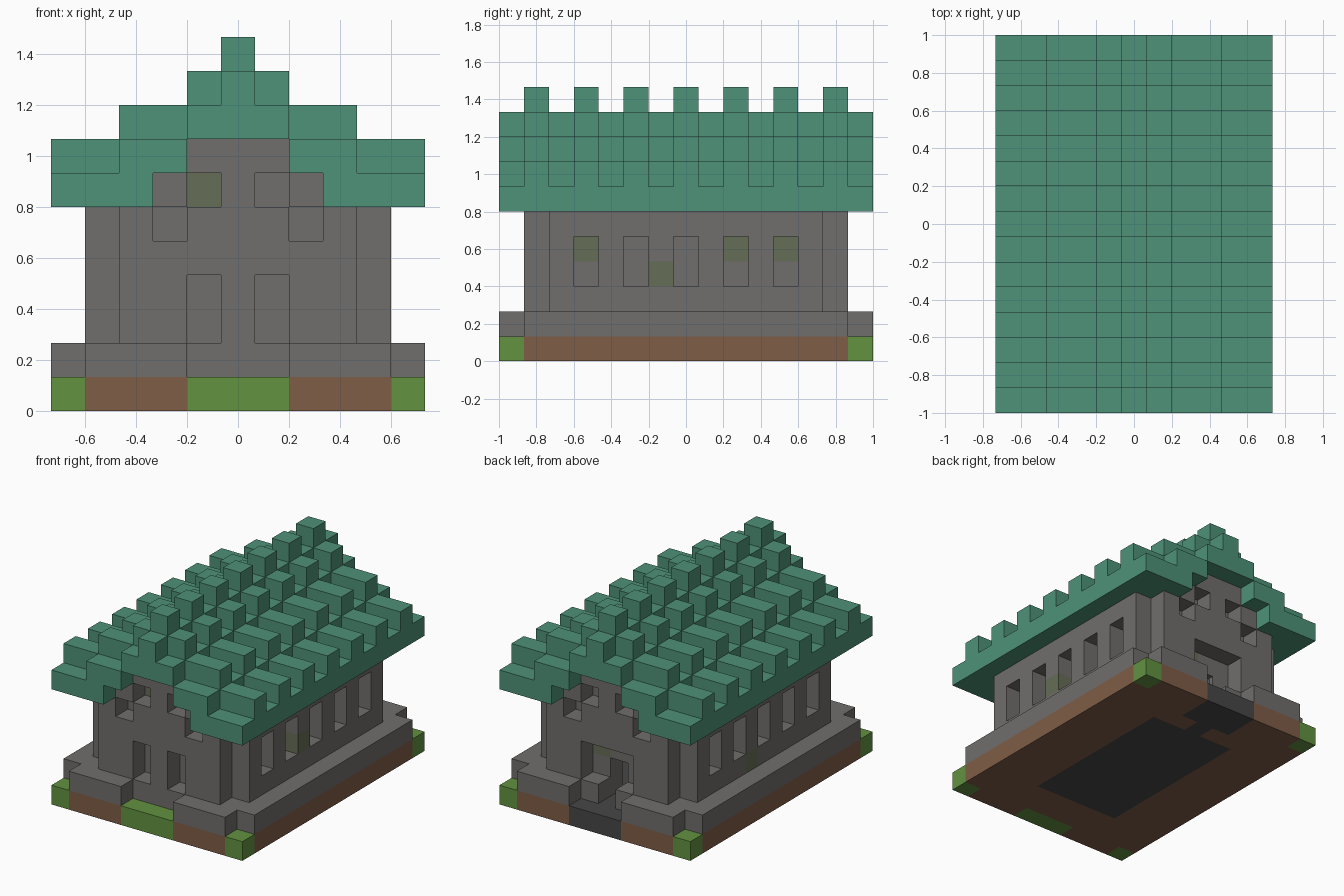
import bpy, bmesh
from mathutils import Vector

U = 2 / 15                      # edge of one block
NX, NY = 11, 15                 # footprint in blocks

cube = bpy.data.objects.get("Cube")
if cube:
    bpy.data.objects.remove(cube)


def material(name, rgb):
    m = bpy.data.materials.new(name)
    m.use_nodes = True
    lin = [(c / 255 / 12.92 if c < 11 else ((c / 255 + 0.055) / 1.055) ** 2.4) for c in rgb]
    m.diffuse_color = (*lin, 1)
    m.node_tree.nodes["Principled BSDF"].inputs["Base Color"].default_value = (*lin, 1)
    return m


stone = material("stone grey", (112, 110, 108))
PARTS = {
    "earth_base": material("earth brown", (126, 93, 71)),
    "grass_patches": material("grass green", (98, 146, 64)),
    "floor": material("dark slate", (71, 71, 71)),
    "plinth": stone,
    "walls": stone,
    "mossy_stones": material("mossy stone", (101, 109, 86)),
    "roof": material("roof teal", (78, 146, 121)),
}
grid = {}


def fill(part, xs, ys, zs):
    """Fill an inclusive block range with a part; None clears it."""
    for x in range(xs[0], xs[1] + 1):
        for y in range(ys[0], ys[1] + 1):
            for z in range(zs[0], zs[1] + 1):
                if part:
                    grid[x, y, z] = part
                else:
                    grid.pop((x, y, z), None)


def one(a):
    return (a, a)


ALL_X, ALL_Y = (0, NX - 1), (0, NY - 1)
ROOM_X, ROOM_Y, MID = (3, 7), (3, 11), (4, 6)

# Ground layer: earth, inner floor, back path, grass
fill("earth_base", ALL_X, ALL_Y, one(0))
fill("floor", ROOM_X, ROOM_Y, one(0))
fill("floor", one(5), one(12), one(0))
fill("floor", MID, (13, 14), one(0))
fill("grass_patches", MID, one(0), one(0))

# Plinth with open corners and a gap at each end
fill("plinth", ALL_X, ALL_Y, one(1))
for y in ALL_Y:
    fill(None, MID, one(y), one(1))
for x in ALL_X:
    for y in ALL_Y:
        grid[x, y, 0] = "grass_patches"
        fill(None, one(x), one(y), one(1))

# Walls: outer leaf with notched corners, inner leaf, gables
fill("walls", (2, 8), (1, 13), (2, 5))
fill("walls", (1, 9), (2, 12), (2, 5))
fill(None, ROOM_X, ROOM_Y, (1, 5))
for ys in ((1, 2), (12, 13)):
    fill("walls", (3, 7), ys, one(6))
    fill("walls", MID, ys, one(7))

# Side window niches
for x in (1, 9):
    for y in range(3, 12, 2):
        fill(None, one(x), one(y), (3, 4))

# Stepped gable niches on both ends, slits on the front
for side in (-1, 1):
    for y in (1, 13):
        fill(None, one(5 + side), one(y), one(6))
        fill(None, one(5 + 2 * side), one(y), one(5))
    fill(None, one(5 + side), one(1), (2, 3))

# Back entrance: wide porch niche and narrow doorway
fill(None, MID, one(13), (2, 3))
fill(None, one(5), (12, 13), (1, 2))

# Weathered blocks
for cell in ((4, 2, 6), (9, 6, 3), (8, 3, 4), (8, 9, 4), (8, 11, 4), (6, 12, 3), (1, 8, 2)):
    grid[cell] = "mossy_stones"

# Stepped roof, alternate rows raised by one block
for y in range(NY):
    raised = y % 2
    for x in range(NX):
        d = abs(x - 5)          # distance from the ridge
        bottom = 6 if d > 2 else 7 if d == 2 else 8
        top = 9 if d == 0 else 8 if d == 1 else 7 if d < 4 else 6
        fill("roof", one(x), one(y), (bottom, top + raised))

# Build one clean shell per part from its exposed block sides
for part, mat in PARTS.items():
    bm = bmesh.new()
    for cell, owner in grid.items():
        if owner != part:
            continue
        for axis in range(3):
            for s in (-1, 1):
                near = list(cell)
                near[axis] += s
                if tuple(near) in grid:
                    continue
                n, u, v = Vector(), Vector(), Vector()
                n[axis] = s / 2
                u[(axis + 1) % 3] = 0.5
                v[(axis + 2) % 3] = s / 2
                c = Vector(cell) - Vector(((NX - 1) / 2, (NY - 1) / 2, -0.5)) + n
                bm.faces.new([bm.verts.new(p * U) for p in (c - u - v, c + u - v, c + u + v, c - u + v)])
    bmesh.ops.remove_doubles(bm, verts=bm.verts, dist=0.001)
    bmesh.ops.dissolve_limit(bm, angle_limit=0.01, verts=bm.verts, edges=bm.edges)
    mesh = bpy.data.meshes.new(part)
    bm.to_mesh(mesh)
    bm.free()
    mesh.materials.append(mat)
    bpy.context.collection.objects.link(bpy.data.objects.new(part, mesh))
